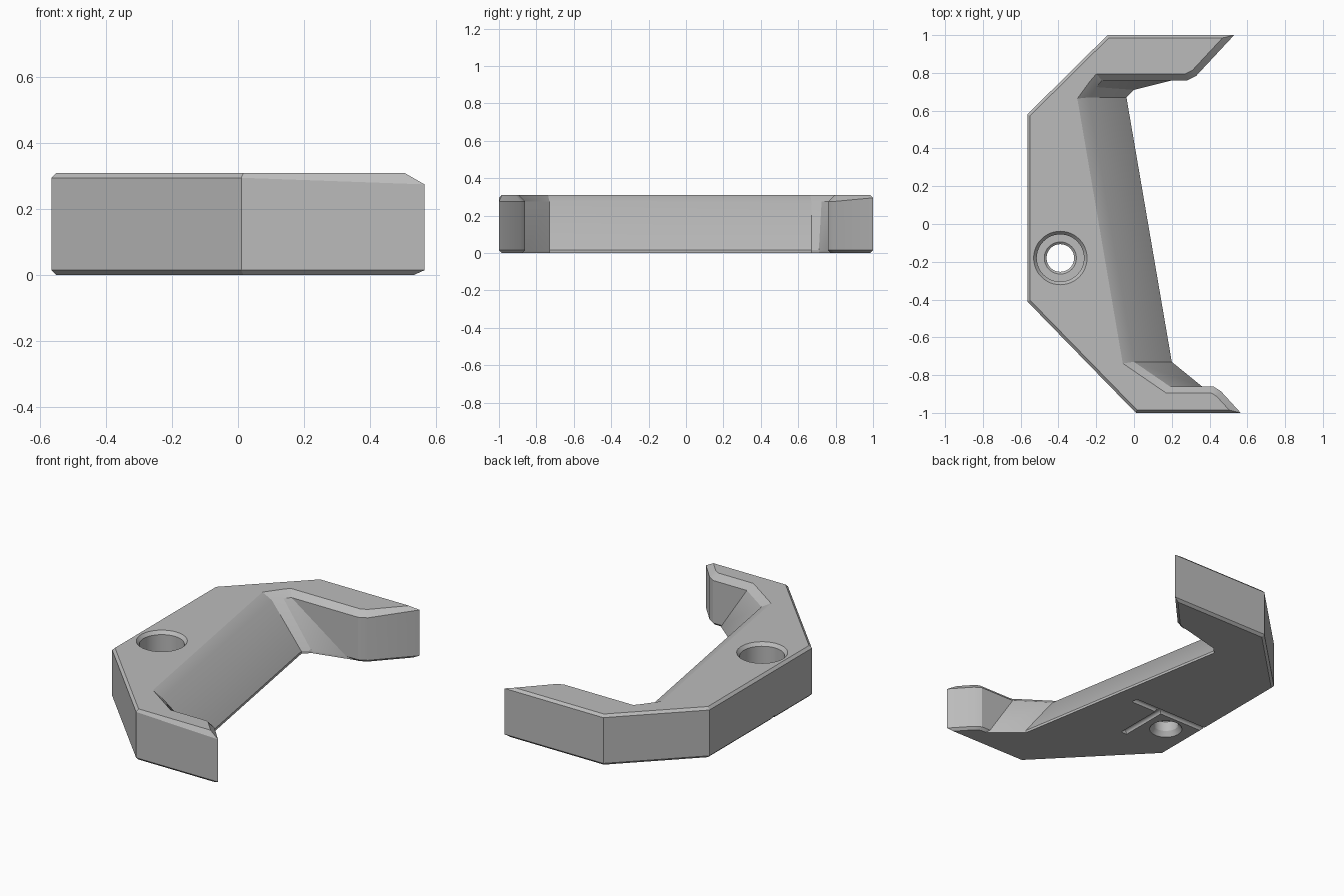
import bpy, bmesh, math
from mathutils import Vector
from mathutils.geometry import intersect_line_line_2d  # noqa: F401

cube = bpy.data.objects.get("Cube")
if cube:
    bpy.data.objects.remove(cube, do_unlink=True)

grey = bpy.data.materials.new("plain grey")
grey.use_nodes = True
grey.diffuse_color = (0.5, 0.5, 0.5, 1)
grey.node_tree.nodes["Principled BSDF"].inputs["Base Color"].default_value = (0.5, 0.5, 0.5, 1)


def add_object(name, bm):
    bmesh.ops.recalc_face_normals(bm, faces=bm.faces[:])
    mesh = bpy.data.meshes.new(name)
    bm.to_mesh(mesh)
    bm.free()
    mesh.materials.append(grey)
    obj = bpy.data.objects.new(name, mesh)
    bpy.context.collection.objects.link(obj)
    return obj


def inset(points, widths):
    """Move every edge of a counter-clockwise outline inward by its own width."""
    lines = []
    for i, p in enumerate(points):
        d = (points[(i + 1) % len(points)] - p).normalized()
        lines.append((p + Vector((-d.y, d.x)) * widths[i], d))
    result = []
    for i, (p, d) in enumerate(lines):
        q, e = lines[i - 1]
        cross = e.x * d.y - e.y * d.x
        t = ((p - q).x * d.y - (p - q).y * d.x) / cross
        result.append(q + e * t)
    return result


def loft(rings):
    bm = bmesh.new()
    loops = [[bm.verts.new(p) for p in ring] for ring in rings]
    count = len(loops[0])
    for a, b in zip(loops, loops[1:]):
        for i in range(count):
            j = (i + 1) % count
            bm.faces.new((a[i], a[j], b[j], b[i]))
    bm.faces.new(loops[0][::-1])
    bm.faces.new(loops[-1])
    return bm


def lathe(profile, centre, sides=48):
    """Stack circles given as (radius, height)."""
    return loft([[(centre[0] + r * math.cos(math.tau * k / sides),
                   centre[1] + r * math.sin(math.tau * k / sides), z)
                  for k in range(sides)] for r, z in profile])


def groove(start, end, radius=0.02, sides=16):
    """Round bar lying along the underside."""
    a, b = Vector((*start, 0)), Vector((*end, 0))
    side = (b - a).normalized().cross(Vector((0, 0, 1)))
    ring = [side * radius * math.cos(math.tau * k / sides)
            + Vector((0, 0, radius * math.sin(math.tau * k / sides))) for k in range(sides)]
    return loft([[a + v for v in ring], [b + v for v in ring]])


# Outline at shoulder height: outer edge first, then the jaw opening
outer = [(0.53, 1), (-0.14, 1), (-0.565, 0.58), (-0.565, -0.41), (0.01, -1)]
front_arm = [(0.565, -1), (0.46, -0.885), (0.42, -0.86)]
back_arm = [(0.28, 0.76), (0.33, 0.785)]
throat_high = [(0.19, -0.86), (0, -0.73), (-0.24, 0.67), (-0.2, 0.725), (-0.17, 0.76)]
throat_low = [(0.36, -0.86), (0.2, -0.73), (-0.04, 0.67), (0, 0.71), (0.2, 0.76)]
high, low = ([Vector(p) for p in outer + front_arm + throat + back_arm]
             for throat in (throat_high, throat_low))

# Chamfer width of each edge, above and below
above = [0.015] * 5 + [0.035] * 3 + [0.04, 0.06, 0.045, 0.045] + [0.035] * 3
below = [0.015] * 8 + [0] * 4 + [0.015] * 3
shoulder = [0.295] * 5 + [0.275] * 10
height = 0.31


def at(points, z):
    return [(p.x, p.y, z) for p in points]


# Clamp body with a sloped throat; the slope starts at the underside
bottom = inset(low, below)
lower = [(p.x, p.y, 0.015) for p in low]
upper = [(p.x, p.y, z) for p, z in zip(high, shoulder)]
body = add_object("clamp_body", loft([at(bottom, 0), lower, upper, at(inset(high, above), height)]))

# Stepped bolt hole and underside grooves
bolt = (-0.39, -0.18)
cutters = [
    lathe([(0.1, -0.01), (0.073, 0.03), (0.073, 0.09), (0.085, 0.1), (0.125, 0.1001),
           (0.125, 0.29), (0.15, 0.32)], bolt),
    groove((-0.6, -0.045), (-0.04, -0.045)),
    groove((-0.235, -0.045), (-0.235, -0.37)),
]
bpy.context.view_layer.objects.active = body
for bm in cutters:
    cutter = add_object("cutter", bm)
    cutter.hide_render = True
    mod = body.modifiers.new("cut", "BOOLEAN")
    mod.operation = "DIFFERENCE"
    mod.solver = "EXACT"
    mod.object = cutter
    bpy.ops.object.modifier_apply(modifier=mod.name)
    bpy.data.objects.remove(cutter, do_unlink=True)

# Smooth the hole, keep the chamfers crisp
bpy.ops.object.select_all(action="DESELECT")
body.select_set(True)
bpy.ops.object.shade_smooth_by_angle(angle=math.radians(25))
